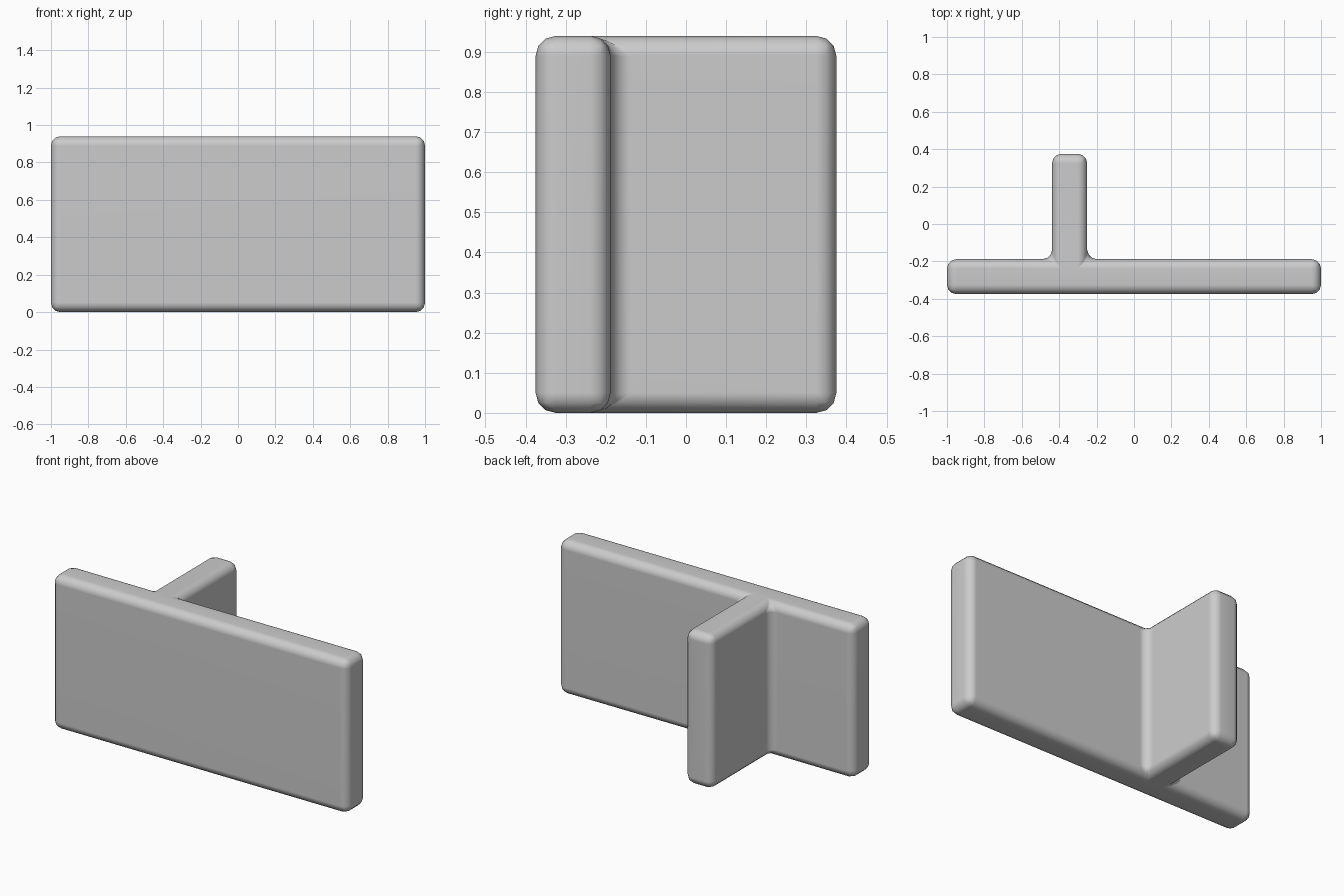
import bpy, bmesh

if "Cube" in bpy.data.objects:
    bpy.data.objects.remove(bpy.data.objects["Cube"])

HEIGHT = 0.94
# T-shaped plan: long wall along the front, short wall running back
plan = [(-1, -0.375), (1, -0.375), (1, -0.188), (-0.25, -0.188),
        (-0.25, 0.375), (-0.438, 0.375), (-0.438, -0.188), (-1, -0.188)]

# Extrude the plan upwards
bm = bmesh.new()
base = bm.faces.new([bm.verts.new((x, y, 0)) for x, y in plan])
top = bmesh.ops.extrude_face_region(bm, geom=[base], use_keep_orig=True)
bmesh.ops.translate(bm, vec=(0, 0, HEIGHT),
                    verts=[v for v in top["geom"] if isinstance(v, bmesh.types.BMVert)])
bmesh.ops.recalc_face_normals(bm, faces=bm.faces)
mesh = bpy.data.meshes.new("t_wall")
bm.to_mesh(mesh)
bm.free()
mesh.shade_smooth()

wall = bpy.data.objects.new("t_wall", mesh)
bpy.context.collection.objects.link(wall)

# Round every edge, including the inside corners
bevel = wall.modifiers.new("rounded_edges", 'BEVEL')
bevel.width = 0.05
bevel.segments = 3
bevel.limit_method = 'ANGLE'
normals = wall.modifiers.new("flat_face_shading", 'WEIGHTED_NORMAL')
normals.keep_sharp = True
